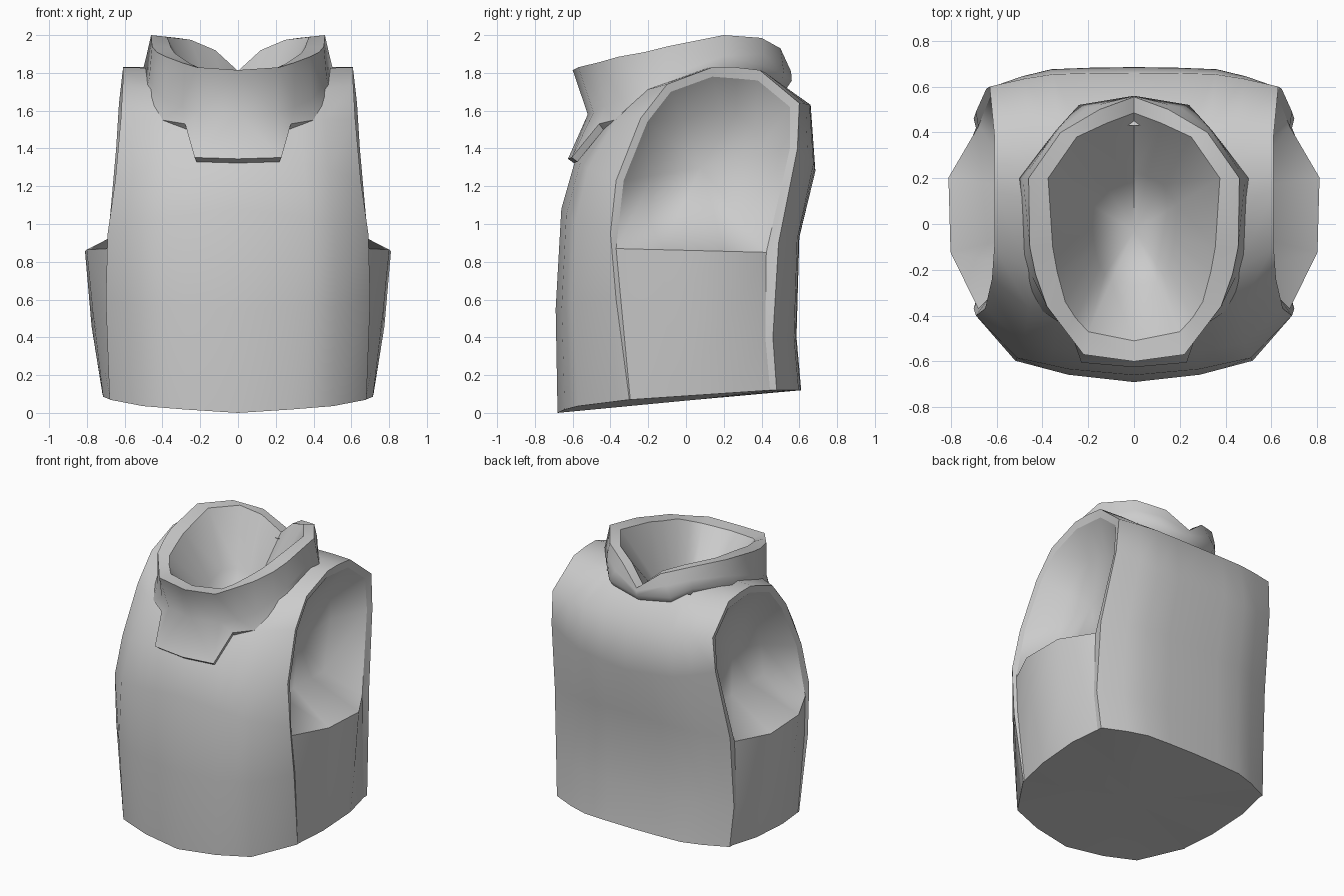
import bpy, bmesh, math
from mathutils import Vector

cube = bpy.data.objects.get("Cube")
if cube:
    bpy.data.objects.remove(cube, do_unlink=True)

grey = bpy.data.materials.new("plain_grey")
grey.use_nodes = True
GREY = (0.6, 0.6, 0.6, 1)
grey.diffuse_color = GREY
grey.node_tree.nodes["Principled BSDF"].inputs["Base Color"].default_value = GREY


def loft(rows, skip=lambda r, c: False, closed=False):
    """Quads between neighbouring rows of points."""
    faces = []
    for r in range(len(rows) - 1):
        a, b = rows[r], rows[r + 1]
        n = len(a)
        for c in range(n if closed else n - 1):
            d = (c + 1) % n
            if not skip(r, c):
                faces.append([a[c], a[d], b[d], b[c]])
    return faces


def fan(loop, centre, closed=False):
    n = len(loop)
    return [[loop[i], loop[(i + 1) % n], centre] for i in range(n if closed else n - 1)]


def build(name, polys, facing, angle=38):
    """Make the +x half, mirror it; the first face must look along 'facing'."""
    bm = bmesh.new()
    for p in polys:
        bm.faces.new([bm.verts.new(v) for v in p])
    bmesh.ops.remove_doubles(bm, verts=bm.verts, dist=0.0005)
    bmesh.ops.recalc_face_normals(bm, faces=bm.faces)
    bm.faces.ensure_lookup_table()
    bm.normal_update()
    if bm.faces[0].normal.dot(Vector(facing)) < 0:
        bmesh.ops.reverse_faces(bm, faces=bm.faces)
    me = bpy.data.meshes.new(name)
    bm.to_mesh(me)
    bm.free()
    me.materials.append(grey)
    ob = bpy.data.objects.new(name, me)
    bpy.context.collection.objects.link(ob)
    bpy.ops.object.select_all(action='DESELECT')
    ob.select_set(True)
    bpy.context.view_layer.objects.active = ob
    mod = ob.modifiers.new("Mirror", 'MIRROR')
    mod.merge_threshold = 0.001
    bpy.ops.object.modifier_apply(modifier=mod.name)
    bpy.ops.object.shade_smooth_by_angle(angle=math.radians(angle))


V = Vector
# Stations from front hem over the shoulder to back hem: centre (y, z), side edge
centre = [(-.68, 0), (-.69, .55), (-.66, 1.08), (-.58, 1.36), (-.42, 1.55), (-.25, 1.68), (.1, 1.82),
          (.26, 1.83), (.43, 1.79), (.66, 1.63), (.685, 1.28), (.6, .93), (.585, .4), (.61, .12)]
edge = [V(p) for p in [
    (.68, -.3, .07), (.70, -.37, .6), (.69, -.4, .95), (.65, -.37, 1.23), (.62, -.24, 1.56),
    (.61, -.1, 1.74), (.61, .14, 1.83), (.61, .26, 1.83), (.61, .39, 1.815), (.63, .6, 1.64),
    (.645, .59, 1.4), (.69, .49, .9), (.70, .46, .4), (.68, .48, .12)]]
# Inner line of the armhole border
inner = [V(p) for p in [
    (.675, -.295, .07), (.69, -.345, .6), (.68, -.37, .87), (.64, -.33, 1.23), (.61, -.205, 1.54),
    (.60, -.08, 1.70), (.60, .14, 1.78), (.60, .27, 1.77), (.60, .38, 1.76), (.615, .55, 1.62),
    (.63, .55, 1.4), (.68, .425, .85), (.69, .42, .4), (.68, .445, .12)]]

# Vest shell: each station bulges from the centre line to its side edge
across_front = [(0, 0), (.41, .1), (.54, .175), (.74, .29), (1, 1)]
across_back = [(0, 0), (.3, .03), (.56, .1), (.76, .43), (1, 1)]
rows = []
for i, ((cy, cz), e) in enumerate(zip(centre, edge)):
    across = across_front if i < 9 else across_back
    rows.append([V((e.x * u, cy + (e.y - cy) * f, cz + (e.z - cz) * (f + u) / 2)) for u, f in across])


def neck_hole(r, c):
    return 4 <= r < 8 and c < 2


build("vest_shell", loft(rows, neck_hole), (0, -1, 0), 60)

# Flat border around each armhole
build("armhole_borders", loft([list(pair) for pair in zip(edge, inner)]), (1, 0, 0))

# Bulging side panels below the armholes
panel = []
for front, back, bulge in ((0, 13, .04), (1, 12, .085), (2, 11, .13)):
    panel.append([inner[front].lerp(inner[back], t) + V((bulge * b, 0, 0))
                  for t, b in ((0, 0), (.31, .93), (.72, 1), (1, 0))])
build("side_panels", loft(panel), (1, 0, 0))

# Hollow arm sockets
mouth = inner[2:12] + [panel[2][2], panel[2][1]]
deep = V((.42, .08, 1.3))
ring = [p.lerp(deep, .38) for p in mouth]
for p in ring:
    p.x = .47
build("arm_sockets", loft([mouth, ring], closed=True) + fan(ring, deep, True), (1, 0, 0), 80)

# Closed underside
hem = rows[0] + panel[0] + rows[-1][::-1]
build("underside", fan(hem, V((0, 0, .065))), (0, 0, -1))

# Collar: lip, waist and flared foot with a front tab, split by a notch behind
lip = [V(p) for p in [
    (0, -.6, 1.815), (.22, -.57, 1.83), (.30, -.465, 1.855), (.38, -.36, 1.885), (.43, -.22, 1.91),
    (.455, -.1, 1.94), (.46, .2, 2.0), (.32, .4, 1.985), (.15, .5, 1.93), (0, .555, 1.81)]]
waist = [V(p) for p in [
    (0, -.52, 1.58), (.2, -.49, 1.59), (.30, -.43, 1.62), (.39, -.35, 1.66), (.445, -.23, 1.72),
    (.47, -.12, 1.77), (.485, .2, 1.89), (.335, .41, 1.90), (.2, .51, 1.86), (0, .558, 1.79)]]
foot = [V(p) for p in [
    (0, -.625, 1.345), (.23, -.605, 1.352), (.28, -.46, 1.53), (.40, -.38, 1.55), (.47, -.27, 1.61),
    (.49, -.15, 1.69), (.5, .2, 1.83), (.34, .41, 1.84), (.24, .52, 1.79), (0, .56, 1.76)]]
under = [p.lerp(V((0, 0, .9)), .05) for p in foot]
opening = [V(p) for p in [
    (0, -.51, 1.81), (.2, -.47, 1.825), (.255, -.41, 1.85), (.30, -.34, 1.88), (.335, -.21, 1.905),
    (.355, -.1, 1.935), (.375, .2, 1.99), (.25, .38, 1.975), (.12, .44, 1.92), (0, .485, 1.81)]]
build("collar", loft([lip, waist, foot, under]) + loft([lip, opening]), (0, -1, 0), 45)

# Smooth hollow inside the collar
floor = V((0, -.03, 1.4))
bowl = [p.lerp(floor, .5) - V((0, 0, .05)) for p in opening]
build("neck_hollow", loft([opening, bowl]) + fan(bowl, floor), (0, .5, 1), 80)
